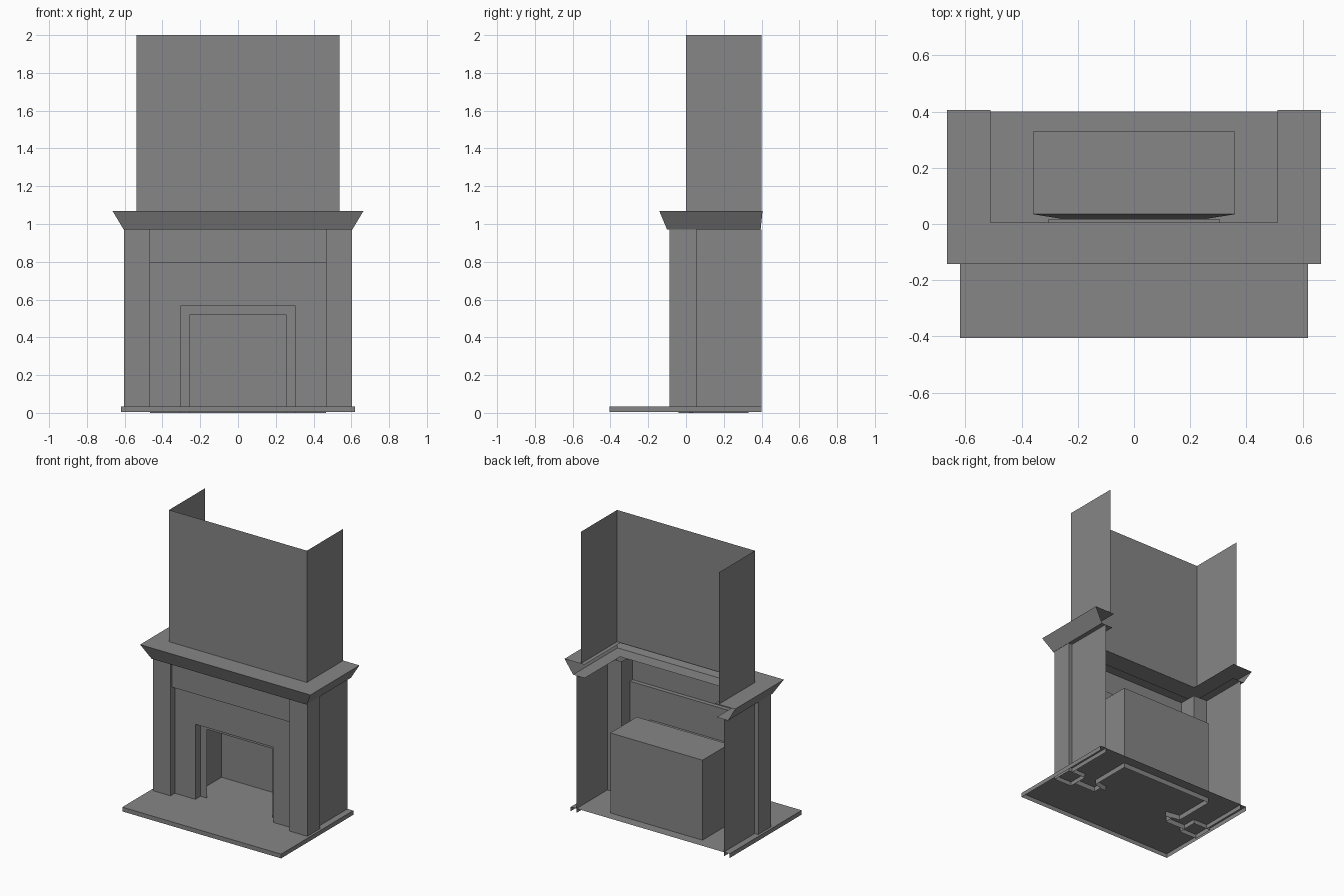
import bpy
import bmesh

cube = bpy.data.objects.get("Cube")
if cube:
    bpy.data.objects.remove(cube, do_unlink=True)

GREY = (0.24, 0.24, 0.24, 1.0)
stone = bpy.data.materials.new("grey_stone")
stone.use_nodes = True
stone.diffuse_color = GREY
for node in stone.node_tree.nodes:
    if node.type == 'BSDF_PRINCIPLED':
        node.inputs["Base Color"].default_value = GREY


def loft(name, rows, closed=False, cap=False, mirror=False):
    """Skin neighbouring rows of points; cap fills the last row."""
    bm = bmesh.new()
    rings = [[bm.verts.new(p) for p in row] for row in rows]
    for a, b in zip(rings, rings[1:]):
        n = len(a)
        for i in range(n if closed else n - 1):
            j = (i + 1) % n
            bm.faces.new((a[i], a[j], b[j], b[i]))
    if cap:
        bm.faces.new(rings[-1])
    bmesh.ops.recalc_face_normals(bm, faces=bm.faces)
    mesh = bpy.data.meshes.new(name)
    bm.to_mesh(mesh)
    bm.free()
    mesh.materials.append(stone)
    obj = bpy.data.objects.new(name, mesh)
    bpy.context.collection.objects.link(obj)
    if mirror:
        obj.modifiers.new("Mirror", 'MIRROR')
    return obj


def wrap(x, front, back, z):
    """Plan path around both sides and the front, open at the back."""
    return [(x, back, z), (x, front, z), (-x, front, z), (-x, back, z)]


def arch(x, top, y):
    """Upright square arch standing on the ground."""
    return [(x, y, 0), (x, y, top), (-x, y, top), (-x, y, 0)]


def line(x, y, z):
    return [(-x, y, z), (x, y, z)]


BACK = 0.4
SILL = 0.005      # lower edge of the hearth skirt
LEDGE = 0.97      # underside of the mantel
SHELF = 1.07      # top of the mantel

# Hearth slab, hollow underneath and open at the back
loft("hearth", [wrap(0.62, -0.405, BACK, z) for z in (SILL, 0.035)], cap=True)

# Chimney breast
loft("chimney_breast", [wrap(0.538, 0, BACK, z) for z in (SHELF, 2)])

# Mantel: bottom ledge, sloping face, top shelf
loft("mantel", [
    wrap(0.515, 0, 0.395, LEDGE),
    wrap(0.605, -0.1, 0.395, LEDGE),
    wrap(0.665, -0.142, 0.405, SHELF),
    wrap(0.51, 0.005, 0.405, SHELF),
])

# Pillars and the recessed side walls behind them
pillar = [(0.465, -0.088), (0.603, -0.088), (0.603, 0.055), (0.465, 0.055)]
loft("pillars", [[(x, y, z) for x, y in pillar] for z in (SILL, LEDGE)],
     closed=True, mirror=True)
loft("side_walls", [[(0.575, y, z) for y in (0.055, BACK)] for z in (SILL, LEDGE)],
     mirror=True)

# Frieze standing proud of the surround
loft("frieze", [line(0.465, -0.04, 0.795), line(0.465, -0.07, 0.795),
                line(0.465, -0.07, LEDGE)])

# Surround with its reveal and inner frame
loft("surround", [arch(0.465, 0.795, -0.04), arch(0.305, 0.565, -0.04),
                  arch(0.305, 0.565, 0.018), arch(0.255, 0.52, 0.018)])

# Firebox with flared front and closed back
loft("firebox", [arch(0.255, 0.52, 0.018), arch(0.36, 0.6, 0.035),
                 arch(0.36, 0.6, 0.33)], cap=True)
